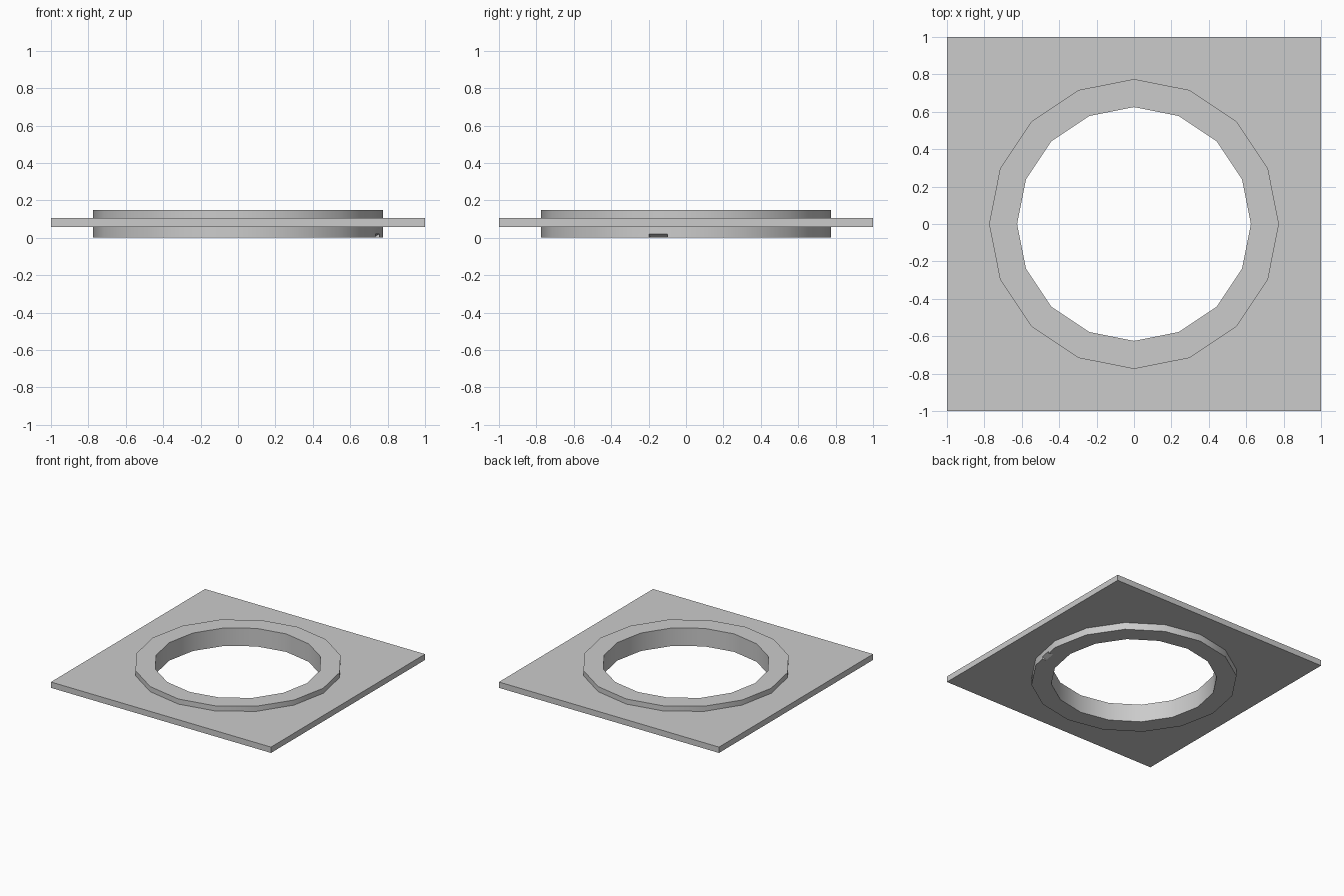
import bpy, bmesh
from math import cos, sin, pi, radians
from mathutils import Matrix

cube = bpy.data.objects.get("Cube")
if cube:
    bpy.data.objects.remove(cube, do_unlink=True)

SIDES = 16
OUTER, INNER = 0.775, 0.625

grey = bpy.data.materials.new("light_grey")
grey.use_nodes = True
colour = (0.6, 0.6, 0.6, 1)
grey.diffuse_color = colour
grey.node_tree.nodes["Principled BSDF"].inputs["Base Color"].default_value = colour


def add_object(name, bm):
    bmesh.ops.recalc_face_normals(bm, faces=bm.faces)
    mesh = bpy.data.meshes.new(name)
    bm.to_mesh(mesh)
    bm.free()
    mesh.materials.append(grey)
    obj = bpy.data.objects.new(name, mesh)
    bpy.context.collection.objects.link(obj)
    return obj


def circle(radius):
    return [(radius * cos(2 * pi * i / SIDES), radius * sin(2 * pi * i / SIDES))
            for i in range(SIDES)]


def square(half):
    # Circle directions pushed out onto the square, corners included
    return [(half * x / max(abs(x), abs(y)), half * y / max(abs(x), abs(y)))
            for x, y in circle(1)]


def holed_slab(name, outline, hole, bottom, top):
    bm = bmesh.new()
    loops = [[bm.verts.new((x, y, z)) for x, y in points]
             for points, z in ((outline, bottom), (outline, top),
                               (hole, top), (hole, bottom))]
    for k, a in enumerate(loops):
        b = loops[(k + 1) % len(loops)]
        for i in range(SIDES):
            j = (i + 1) % SIDES
            bm.faces.new((a[i], a[j], b[j], b[i]))
    return add_object(name, bm)


# Square plate and the ring standing through it
plate = holed_slab("square_plate", square(1), circle(OUTER), 0.058, 0.106)
ring = holed_slab("ring", circle(OUTER), circle(INNER), 0, 0.148)

# Small chip in the lower rim of the ring
bm = bmesh.new()
angle = -pi / SIDES
chip_radius = OUTER * cos(angle)
bmesh.ops.create_cube(bm, size=1, matrix=(
    Matrix.Rotation(angle, 4, 'Z') @ Matrix.Translation((chip_radius, 0, 0))
    @ Matrix.Diagonal((0.05, 0.1, 0.028, 1)) @ Matrix.Rotation(radians(45), 4, 'Y')))
cutter = add_object("chip_cutter", bm)
cutter.hide_render = True
chip = ring.modifiers.new("chip", 'BOOLEAN')
chip.operation = 'DIFFERENCE'
chip.object = cutter
bpy.context.view_layer.objects.active = ring
bpy.ops.object.modifier_apply(modifier=chip.name)
bpy.data.objects.remove(cutter, do_unlink=True)

# Rounded look on the ring walls, crisp rims
bpy.ops.object.select_all(action='DESELECT')
ring.select_set(True)
bpy.ops.object.shade_smooth_by_angle(angle=radians(30))
